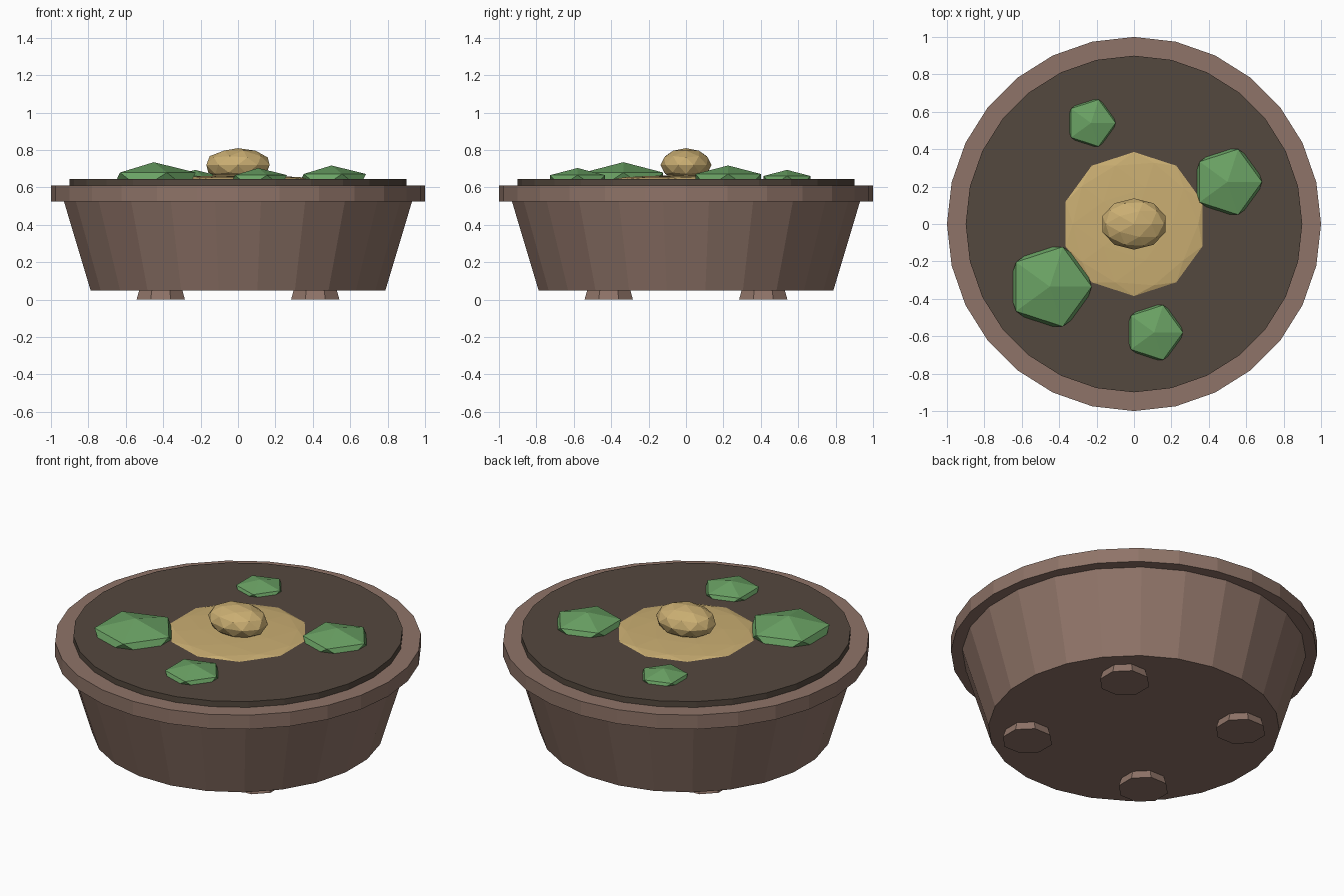
import bpy, math

if "Cube" in bpy.data.objects:
    bpy.data.objects.remove(bpy.data.objects["Cube"])


def material(name, rgb):
    m = bpy.data.materials.new(name)
    lin = [c / 12.92 if c <= 0.04045 else ((c + 0.055) / 1.055) ** 2.4
           for c in (v / 255 for v in rgb)]
    m.diffuse_color = (*lin, 1)
    m.use_nodes = True
    m.node_tree.nodes["Principled BSDF"].inputs["Base Color"].default_value = m.diffuse_color
    return m


clay = material("clay brown", (143, 116, 104))
earth = material("dark earth", (84, 72, 62))
sand = material("sand", (202, 174, 114))
leaf = material("leaf green", (106, 162, 100))


def frustum(name, sides, r_low, r_high, z0, z1, mat, xy=(0, 0), turn=0):
    bpy.ops.mesh.primitive_cone_add(
        vertices=sides, radius1=r_low, radius2=r_high, depth=z1 - z0,
        location=(*xy, (z0 + z1) / 2), rotation=(0, 0, turn))
    finish(name, mat)


def blob(name, detail, size, centre, mat):
    bpy.ops.mesh.primitive_ico_sphere_add(subdivisions=detail, radius=1, location=centre)
    bpy.context.object.scale = size
    finish(name, mat)


def finish(name, mat):
    bpy.context.object.name = name
    bpy.context.object.data.materials.append(mat)


# Tapered pot, rim and earth filling
frustum("pot_body", 24, 0.795, 0.94, 0.05, 0.53, clay, turn=math.radians(7.5))
frustum("pot_rim", 28, 1.0, 1.0, 0.525, 0.61, clay)
frustum("soil", 28, 0.9, 0.9, 0.58, 0.645, earth)

# Four feet
for sx in (-1, 1):
    for sy in (-1, 1):
        frustum("foot", 8, 0.14, 0.122, 0.0, 0.06, clay,
                (sx * 0.413, sy * 0.413), math.radians(22.5))

# Sand patch with a stone in the middle
blob("sand_patch", 2, (0.385, 0.385, 0.02), (0, 0, 0.645), sand)
blob("stone", 2, (0.178, 0.137, 0.09), (0, 0, 0.72), sand)

# Moss clumps: x, y, radius
for x, y, r in ((-0.45, -0.335, 0.25), (0.5, 0.225, 0.206),
                (0.108, -0.58, 0.172), (-0.23, 0.54, 0.147)):
    blob("moss_clump", 1, (r, r, r * 0.4), (x, y, 0.635), leaf)
